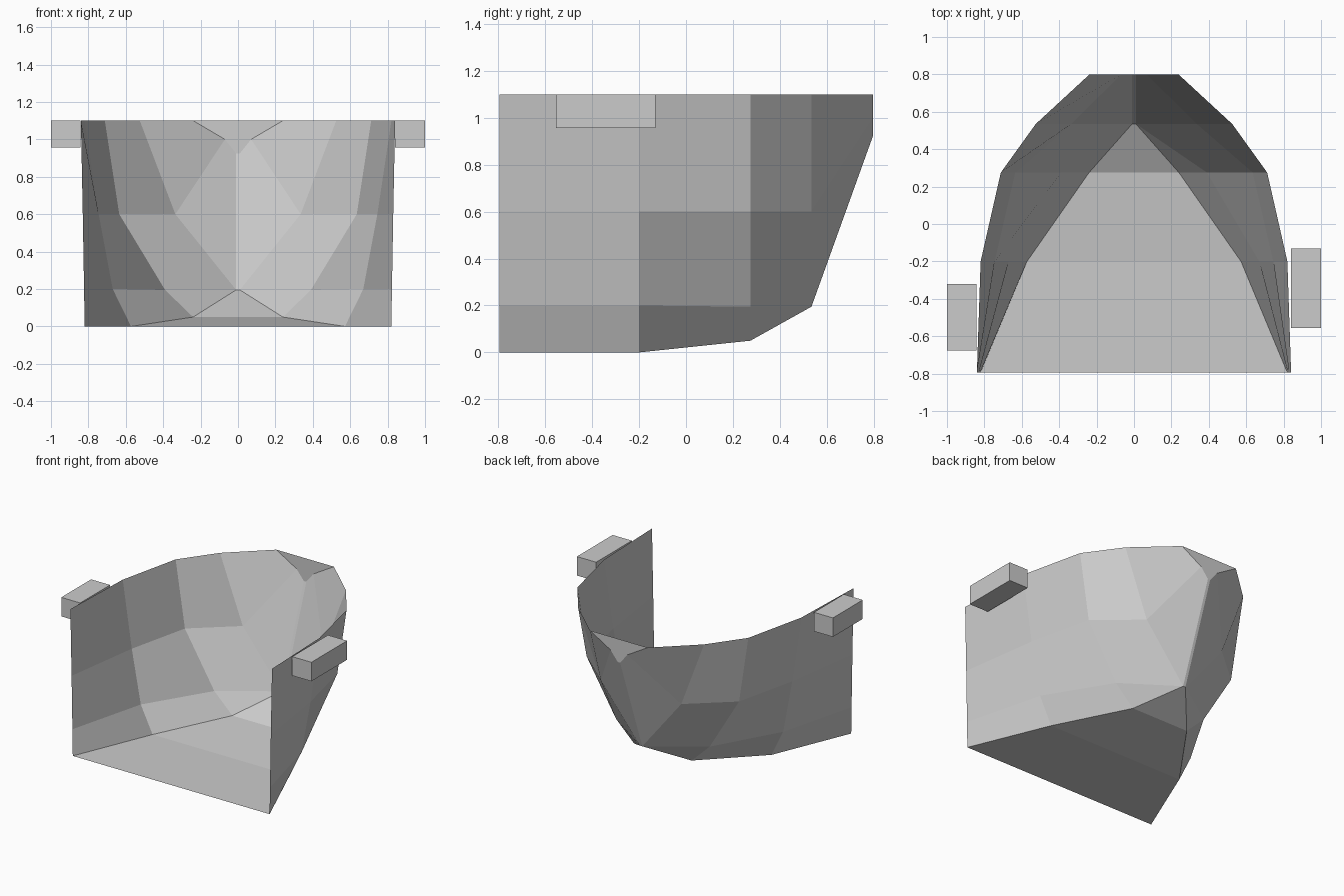
import bpy
import bmesh

if "Cube" in bpy.data.objects:
    bpy.data.objects.remove(bpy.data.objects["Cube"])

# One plain grey for everything
grey = bpy.data.materials.new("hull grey")
grey.diffuse_color = (0.6, 0.6, 0.6, 1)
grey.use_nodes = True
grey.node_tree.nodes["Principled BSDF"].inputs["Base Color"].default_value = grey.diffuse_color


def finish(name, bm):
    bmesh.ops.remove_doubles(bm, verts=bm.verts[:], dist=0.0005)
    mesh = bpy.data.meshes.new(name)
    bm.to_mesh(mesh)
    bm.free()
    mesh.materials.append(grey)
    obj = bpy.data.objects.new(name, mesh)
    bpy.context.collection.objects.link(obj)
    return obj


def add_face(bm, points):
    # Skip repeated points so collapsed quads become triangles
    unique = []
    for p in points:
        if p not in unique:
            unique.append(p)
    if len(unique) > 2:
        bm.faces.new([bm.verts.new(p) for p in unique])


# Half cross-sections from stern to bow: y, then (x, z) from bottom to rim
stations = [
    (-0.795, [(0.82, 0), (0.823, 0.2), (0.83, 0.6), (0.84, 1.1)]),
    (-0.2, [(0.572, 0), (0.67, 0.2), (0.745, 0.6), (0.82, 1.1)]),
    (0.275, [(0.24, 0.05), (0.39, 0.195), (0.635, 0.6), (0.712, 1.1)]),
    (0.535, [(0.01, 0.195), (0.01, 0.195), (0.335, 0.6), (0.525, 1.1)]),
    (0.798, [(0.01, 0.925), (0.01, 0.925), (0.07, 1.0), (0.24, 1.1)]),
]


def point(i, j, side):
    y, ring = stations[i]
    return (side * ring[j][0], y, ring[j][1])


# Side plating: thin open shell, both sides
bm = bmesh.new()
for side in (1, -1):
    for i in range(4):
        for j in range(3):
            quad = [point(i, j, side), point(i + 1, j, side),
                    point(i + 1, j + 1, side), point(i, j + 1, side)]
            add_face(bm, quad if side > 0 else quad[::-1])

# Narrow stem strip and flat nose plate
add_face(bm, [point(3, 0, 1), point(3, 0, -1), point(4, 0, -1), point(4, 0, 1)])
add_face(bm, [point(4, j, 1) for j in (3, 2, 1)] + [point(4, j, -1) for j in (1, 2, 3)])
finish("hull_sides", bm)

# Bottom plating, rising towards the bow
bm = bmesh.new()
for i in range(3):
    add_face(bm, [point(i, 0, -1), point(i + 1, 0, -1),
                  point(i + 1, 0, 1), point(i, 0, 1)])
finish("hull_bottom", bm)


# Blocks on the outside of the rim
def block(name, x0, x1, y0, y1, z0, z1):
    bm = bmesh.new()
    bmesh.ops.create_cube(bm, size=1)
    for v in bm.verts:
        v.co = ((x0 + x1) / 2 + v.co.x * (x1 - x0),
                (y0 + y1) / 2 + v.co.y * (y1 - y0),
                (z0 + z1) / 2 + v.co.z * (z1 - z0))
    finish(name, bm)


block("left_rim_block", -1.0, -0.842, -0.675, -0.32, 0.957, 1.1)
block("right_rim_block", 0.84, 1.0, -0.555, -0.13, 0.957, 1.1)
